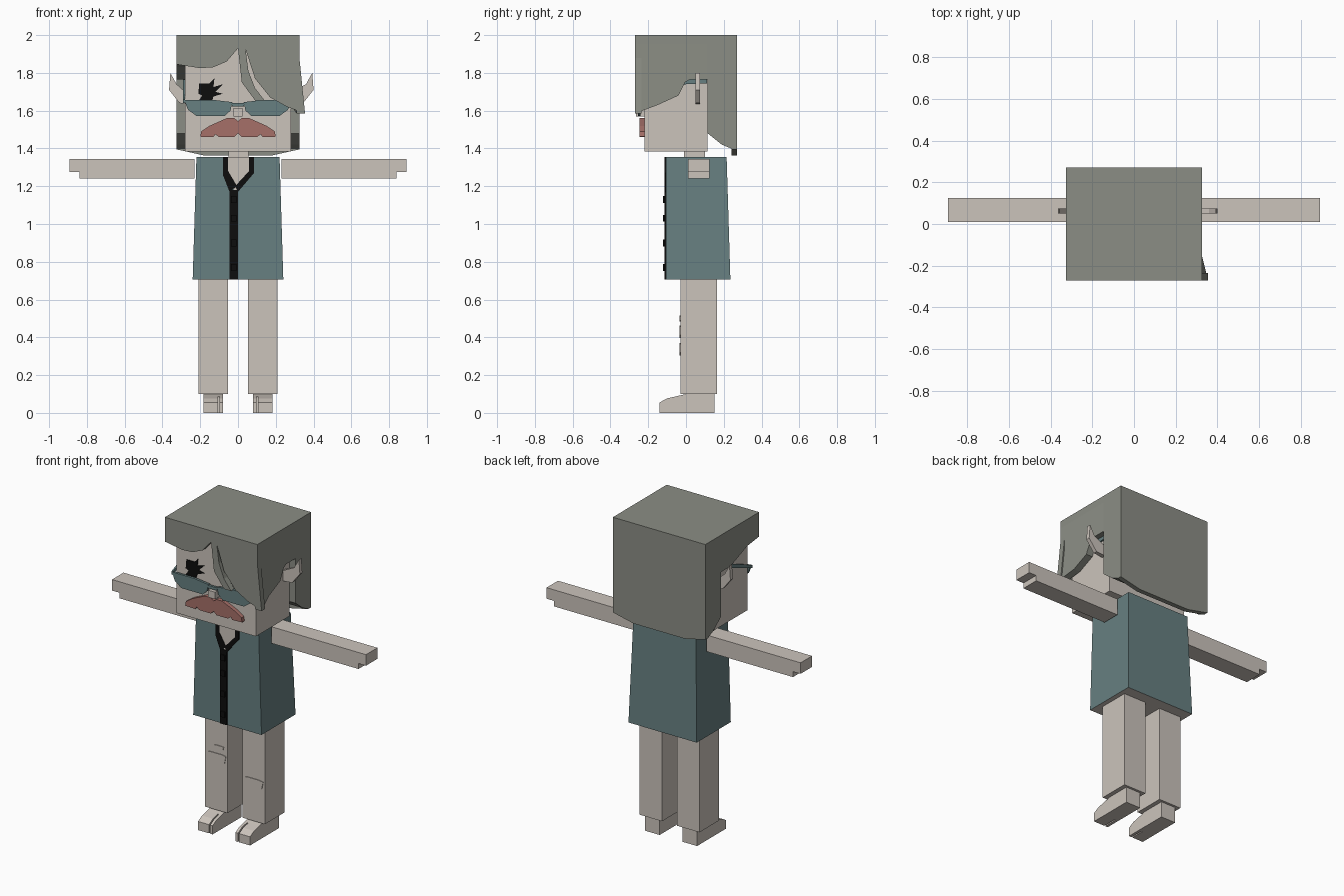
import bpy, bmesh
from mathutils import Vector

default = bpy.data.objects.get("Cube")
if default:
    bpy.data.objects.remove(default, do_unlink=True)


def material(name, red, green, blue):
    mat = bpy.data.materials.new(name)
    mat.use_nodes = True
    colour = (red, green, blue, 1)
    mat.diffuse_color = colour
    mat.node_tree.nodes["Principled BSDF"].inputs["Base Color"].default_value = colour
    return mat


skin = material("pale skin", .60, .55, .50)
hair = material("grey hair", .26, .27, .235)
teal = material("teal cloth", .135, .215, .22)
black = material("black", .004, .004, .004)
red = material("lip red", .38, .16, .14)


def finish(name, bm, *mats):
    bmesh.ops.recalc_face_normals(bm, faces=bm.faces)
    mesh = bpy.data.meshes.new(name)
    bm.to_mesh(mesh)
    bm.free()
    for mat in mats:
        mesh.materials.append(mat)
    obj = bpy.data.objects.new(name, mesh)
    bpy.context.collection.objects.link(obj)
    return obj


def prism(name, points, start, end, mat, plane="xz", side=1):
    """Extrude an outline drawn in the xz or yz plane along the third axis."""
    bm = bmesh.new()

    def place(a, b, depth):
        x, y = (a, depth) if plane == "xz" else (depth, a)
        return Vector((x * side, y, b))

    face = bm.faces.new([bm.verts.new(place(a, b, start)) for a, b in points])
    grown = bmesh.ops.extrude_face_region(bm, geom=[face])["geom"]
    moved = [v for v in grown if isinstance(v, bmesh.types.BMVert)]
    shift = place(0, 0, end) - place(0, 0, start)
    bmesh.ops.translate(bm, verts=moved, vec=shift)
    return finish(name, bm, mat)


def box(name, xs, ys, zs, mat, side=1):
    (left, right), (low, high) = xs, zs
    outline = [(left, low), (right, low), (right, high), (left, high)]
    return prism(name, outline, ys[0], ys[1], mat, side=side)


# Head, neck and nose
box("head", (-.28, .28), (-.22, .115), (1.385, 1.96), skin)
box("neck", (-.05, .055), (-.01, .1), (1.33, 1.39), skin)
box("nose", (-.025, .025), (-.265, -.21), (1.57, 1.615), skin)

# Hair: crown, solid back, curved nape and swept fringe
box("hair_crown", (-.325, .325), (-.27, .27), (1.955, 2), hair)
prism("hair_back", [(.115, 2), (.27, 2), (.27, 1.395), (.25, 1.395), (.19, 1.42),
                    (.115, 1.48)], -.325, .325, hair, "yz")
prism("hair_nape", [(-.325, 1.45), (-.325, 1.395), (-.18, 1.363), (.18, 1.363),
                    (.325, 1.395), (.325, 1.45)], .24, .27, hair)
ear_gap = [(.02, 1.765), (.115, 1.765), (.115, 2), (-.27, 2)]
prism("hair_right_side", [(-.27, 1.845), (-.15, 1.83), (-.06, 1.795)] + ear_gap,
      -.325, -.28, hair, "yz")
long_side = prism("hair_left_side", [(-.27, 1.88), (-.27, 1.585), (-.15, 1.63),
                                     (-.04, 1.68), (-.005, 1.75)] + ear_gap,
                  .28, .325, hair, "yz")
# Flare the low front corner outward
for vert in long_side.data.vertices:
    if vert.co.z < 1.6:
        vert.co.x += .03
prism("hair_fringe", [(-.325, 2), (.325, 2), (.325, 1.88), (.355, 1.585), (.26, 1.62),
                      (.17, 1.67), (.09, 1.77), (.04, 1.925), (.055, 1.81),
                      (.09, 1.72), (.14, 1.655), (.09, 1.655), (.02, 1.75),
                      (0, 1.93), (-.06, 1.86), (-.13, 1.83), (-.2, 1.825),
                      (-.325, 1.845)], -.27, -.235, hair)

# Pointed ears
for label, side, offset in (("left", 1, .035), ("right", -1, 0)):
    ear = [(.28, 1.635), (.31 + offset, 1.64), (.365 + offset, 1.71),
           (.358 + offset, 1.8), (.325 + offset, 1.74), (.28, 1.7)]
    prism(label + "_ear", ear, .05, .075, skin, side=side)

# Glasses: lenses, temples and bridge
lens = [(.03, 1.645), (.13, 1.657), (.285, 1.657), (.265, 1.605), (.22, 1.572),
        (.07, 1.572), (.04, 1.6)]
temple = [(-.255, 1.64), (-.255, 1.66), (0, 1.765), (.11, 1.765), (.11, 1.745), (0, 1.74)]
for label, side in (("left", 1), ("right", -1)):
    prism(label + "_lens", lens, -.255, -.24, teal, side=side)
    prism(label + "_temple", temple, .28, .29, teal, "yz", side)
box("glasses_bridge", (-.032, .032), (-.255, -.24), (1.622, 1.64), teal)

# Wide red lips with a notched lower edge
half = [(.02, 1.56), (.06, 1.56), (.15, 1.52), (.195, 1.49), (.2, 1.462), (.13, 1.46),
        (.12, 1.475), (.1, 1.46), (.02, 1.46)]
prism("lips", [(0, 1.545)] + half + [(0, 1.48)] + [(-x, z) for x, z in reversed(half)],
      -.245, -.215, red)

# Painted eye with ragged lashes
prism("painted_eye", [(-.21, 1.65), (-.19, 1.68), (-.21, 1.69), (-.205, 1.745),
                      (-.15, 1.745), (-.125, 1.77), (-.13, 1.725), (-.08, 1.74),
                      (-.12, 1.7), (-.08, 1.69), (-.13, 1.675), (-.14, 1.64)],
      -.226, -.219, black)

# Tapered coat with a skin-coloured underside
bm = bmesh.new()
bmesh.ops.create_cube(bm, size=1)
for vert in bm.verts:
    top = vert.co.z > 0
    width, back = (.22, .215) if top else (.24, .235)
    vert.co = (width if vert.co.x > 0 else -width,
               back if vert.co.y > 0 else -.107,
               1.355 if top else .705)
bm.normal_update()
for face in bm.faces:
    face.material_index = int(face.normal.z < -.9)
finish("coat", bm, teal, skin)

# Open collar, coat trim and buttons
prism("open_chest", [(-.055, 1.355), (.06, 1.355), (.06, 1.28), (0, 1.18), (-.02, 1.18),
                     (-.055, 1.27)], -.111, -.105, skin)
box("coat_placket", (-.045, 0), (-.114, -.105), (.705, 1.18), black)
prism("right_collar", [(-.08, 1.355), (-.052, 1.355), (-.052, 1.28), (-.005, 1.2),
                       (-.045, 1.17), (-.08, 1.26)], -.114, -.105, black)
prism("left_collar", [(.085, 1.355), (.058, 1.355), (.058, 1.28), (-.015, 1.2),
                      (0, 1.17), (.085, 1.27)], -.114, -.105, black)
for z in (.77, .9, 1.03, 1.13):
    box("button", (-.037, -.008), (-.122, -.11), (z - .018, z + .018), black)

# Arms with stepped hands, legs, and feet with a split toe
arm = [(.23, 1.24), (.84, 1.24), (.84, 1.275), (.893, 1.275), (.893, 1.345), (.23, 1.345)]
foot = [(-.05, 0), (.15, 0), (.15, .1), (0, .1), (-.05, .088)]
toe = [(-.05, 0), (-.05, .088), (-.1, .077), (-.14, .055), (-.14, 0)]
for label, side in (("left", 1), ("right", -1)):
    prism(label + "_arm", arm, .01, .125, skin, side=side)
    box(label + "_leg", (.053, .21), (-.03, .165), (.1, .72), skin, side)
    prism(label + "_foot", foot, .08, .183, skin, "yz", side)
    prism(label + "_inner_toe", toe, .08, .098, skin, "yz", side)
    prism(label + "_outer_toes", toe, .106, .183, skin, "yz", side)

# Raised knee patches
patch = [(-.07, .025), (-.04, .03), (.04, .03), (.07, .025), (.06, -.02), (.03, -.035),
         (-.03, -.035), (-.06, -.015)]
for name, x, z, scale in (("left_knee_patch", .13, .34, 1),
                          ("right_knee_patch", -.132, .432, 1),
                          ("right_small_patch", -.112, .5, .48)):
    prism(name, [(x + a * scale, z + b * scale) for a, b in patch], -.034, -.029, skin)
